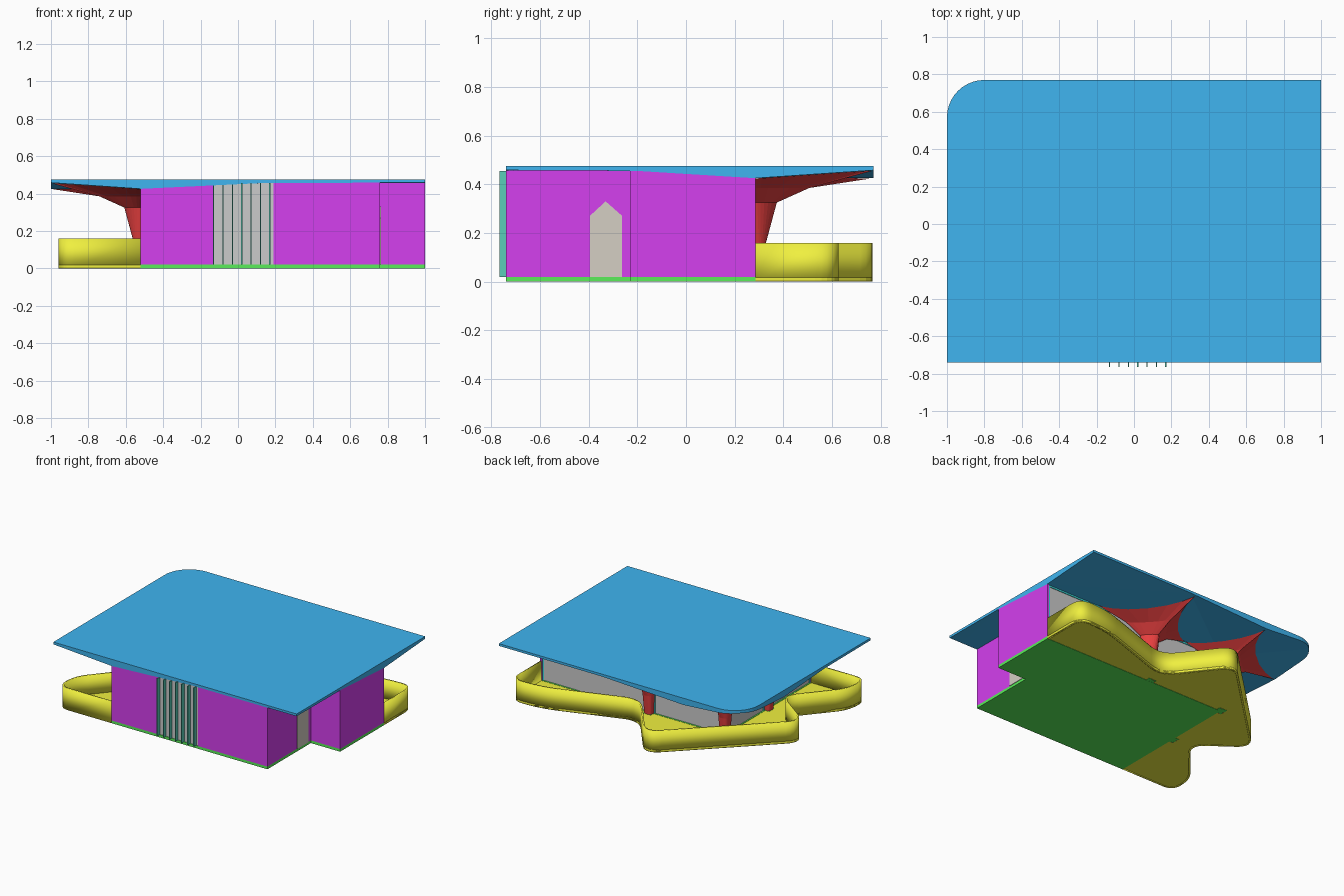
import bpy, bmesh, math
from mathutils import Vector

if "Cube" in bpy.data.objects:
    bpy.data.objects.remove(bpy.data.objects["Cube"])


def material(name, rgb):
    m = bpy.data.materials.new(name)
    m.diffuse_color = (*rgb, 1)
    m.use_nodes = True
    m.node_tree.nodes["Principled BSDF"].inputs["Base Color"].default_value = m.diffuse_color
    return m


BLUE = material("roof_blue", (0.05, 0.46, 0.87))
PURPLE = material("wall_purple", (0.66, 0.05, 0.86))
GREEN = material("floor_green", (0.1, 0.85, 0.1))
YELLOW = material("terrace_yellow", (0.87, 0.87, 0.05))
RED = material("column_red", (0.8, 0.05, 0.05))
CYAN = material("frame_cyan", (0.05, 0.75, 0.75))
TEAL = material("fin_teal", (0.1, 0.62, 0.48))
BEIGE = material("door_beige", (0.66, 0.62, 0.55))


def finish(name, bm, mat=None):
    bmesh.ops.recalc_face_normals(bm, faces=bm.faces)
    me = bpy.data.meshes.new(name)
    bm.to_mesh(me)
    bm.free()
    ob = bpy.data.objects.new(name, me)
    bpy.context.collection.objects.link(ob)
    if mat:
        me.materials.append(mat)
    return ob


def solid(pts, vec):
    """Polygon swept along a vector."""
    bm = bmesh.new()
    face = bm.faces.new([bm.verts.new(p) for p in pts])
    res = bmesh.ops.extrude_face_region(bm, geom=[face], use_keep_orig=True)
    bmesh.ops.translate(bm, vec=vec, verts=[v for v in res["geom"] if isinstance(v, bmesh.types.BMVert)])
    return bm


def prism(name, pts, z0, z1, mat):
    return finish(name, solid([(x, y, z0) for x, y in pts], (0, 0, z1 - z0)), mat)


def lerp_table(t, table):
    for (a, u), (b, v) in zip(table, table[1:]):
        if t <= b:
            return u + (v - u) * max(0, t - a) / (b - a)
    return table[-1][1]


def under(x, y):
    """Height of the folded roof underside."""
    fx = lerp_table(x, [(-1, 0.458), (-0.52, 0.425), (0.15, 0.457), (1, 0.458)])
    fy = lerp_table(y, [(-0.74, 0.458), (-0.2, 0.455), (0.285, 0.425), (0.77, 0.458)])
    return min(fx, fy)


def panel(name, p, q, t, mat=None, z0=0.02, strip=None, n=14):
    """Wall from p to q that meets the roof; thickness goes to the left."""
    p, q = Vector(p), Vector(q)
    line = [p.lerp(q, i / n) for i in range(n + 1)]
    top = [(v.x, v.y, under(*v)) for v in line]
    if strip:
        low = [(x, y, z - strip) for x, y, z in top]
    else:
        low = [(p.x, p.y, z0), (q.x, q.y, z0)]
    d = (q - p).normalized()
    return finish(name, solid(low + top[::-1], (-d.y * t, d.x * t, 0)), mat)


def fillet(pts, n=7):
    """Round the corners of a path; each point is x, y, tangent length."""
    out = [Vector(pts[0][:2])]
    for a, b, c in zip(pts, pts[1:], pts[2:]):
        r, a, b, c = b[2], Vector(a[:2]), Vector(b[:2]), Vector(c[:2])
        s, e = b + (a - b).normalized() * r, b + (c - b).normalized() * r
        for i in range(n + 1):
            t = i / n
            out.append(s * (1 - t) ** 2 + b * 2 * t * (1 - t) + e * t * t)
    return out + [Vector(pts[-1][:2])]


# Roof slab: one rounded corner, underside folded along creases
arc = [(-0.8 + 0.2 * math.cos(a), 0.57 + 0.2 * math.sin(a))
       for a in (math.pi / 2 * (1 + i / 10) for i in range(11))]
bm = solid([(x, y, 0.42) for x, y in [(-1, -0.74), (1, -0.74), (1, 0.77)] + arc], (0, 0, 0.055))
cuts = [(-0.52, 0.285, 1, 0), (-0.52, 0.285, 0, 1), (0.15, 0, 1, 0), (0, -0.2, 0, 1),
        (-0.52, 0.285, 1, 1), (-0.52, 0.285, 1, -1),
        (-0.52, 0.285, 0.485, 0.67), (-0.52, 0.285, 0.485, -0.67)]
for x, y, nx, ny in cuts:
    bmesh.ops.bisect_plane(bm, geom=bm.verts[:] + bm.edges[:] + bm.faces[:], dist=1e-5,
                           plane_co=(x, y, 0), plane_no=(nx, ny, 0))
for v in bm.verts:
    if v.co.z < 0.45:
        v.co.z = under(v.co.x, v.co.y)
bmesh.ops.triangulate(bm, faces=bm.faces[:])
finish("roof", bm, BLUE)

# Floor slab with column feet
prism("floor", [(-0.52, -0.74), (0.76, -0.74), (0.76, -0.23), (1, -0.23), (1, 0.285), (-0.52, 0.285)], 0, 0.02, GREEN)
columns = [("back", (0.1, 0.285), (0.45, 0.475, 0.31, 0.03)),
           ("corner", (-0.52, 0.285), (0.31, 0.475, 0.475, 0.25)),
           ("left", (-0.52, -0.22), (0.03, 0.25, 0.475, 0.4))]
for name, (x, y), _ in columns:
    prism(name + "_column_foot", [(x + i * 0.032, y + j * 0.032) for i, j in ((-1, -1), (1, -1), (1, 1), (-1, 1))],
          0.0005, 0.019, GREEN)

# Solid walls
panel("front_wall_left", (-0.52, -0.74), (-0.13, -0.74), 0.015, PURPLE)
panel("front_wall_right", (0.19, -0.74), (0.76, -0.74), 0.015, PURPLE)
panel("side_wall_front", (0.76, -0.74), (0.76, -0.23), 0.015, PURPLE)
panel("step_wall", (0.76, -0.23), (1, -0.23), 0.015, PURPLE)
panel("side_wall_back", (1, -0.23), (1, 0.285), 0.015, PURPLE)

# Pointed side door
finish("side_door", solid([(0.755, y, z) for y, z in
       ((-0.395, 0.02), (-0.262, 0.02), (-0.262, 0.27), (-0.33, 0.33), (-0.395, 0.27))], (0.009, 0, 0)), BEIGE)

# Front window with a row of vertical fins
panel("front_window", (-0.13, -0.735), (0.19, -0.735), 0.01)
for i in range(7):
    x = -0.13 + 0.05 * i
    prism("front_fin", [(x - 0.003, -0.765), (x + 0.003, -0.765), (x + 0.003, -0.735), (x - 0.003, -0.735)],
          0.02, 0.455 if x > 0 else under(x, -0.74), TEAL)

# Glazed back and left walls, framed bay by bay
bays = [((0.985, 0.28), (0.13, 0.28)), ((0.07, 0.28), (-0.5, 0.28)),
        ((-0.515, 0.265), (-0.515, -0.19)), ((-0.515, -0.25), (-0.515, -0.725))]
for p, q in bays:
    p, q = Vector(p), Vector(q)
    d = (q - p).normalized() * 0.012
    inset = Vector((-d.y, d.x)) * 0.4
    panel("glass", p + inset, q + inset, 0.006)
    panel("frame_post", p, p + d, 0.016, CYAN, n=1)
    panel("frame_post", q - d, q, 0.016, CYAN, n=1)
    panel("frame_head", p, q, 0.016, CYAN, strip=0.012)

# Flared columns: square shaft opening into a four-pointed vault
levels = [(0.0, 0.0, 0.6), (0.16, 0.03, 0.7), (0.325, 0.13, 1.5), (0.385, 0.43, 2.4), (None, 1.0, 3.0)]
N = 32
for name, (cx, cy), (east, north, west, south) in columns:
    bm = bmesh.new()
    rings = []
    for z, f, power in levels:
        ring = []
        for i in range(N):
            a = 2 * math.pi * i / N
            c, s = math.cos(a), math.sin(a)
            rx = 0.03 + ((east if c > 0 else west) - 0.03) * f
            ry = 0.03 + ((north if s > 0 else south) - 0.03) * f
            x = cx + math.copysign(rx * abs(c) ** power, c)
            y = cy + math.copysign(ry * abs(s) ** power, s)
            ring.append(bm.verts.new((x, y, under(x, y) - 0.001 if z is None else z)))
        rings.append(ring)
    for lo, hi in zip(rings, rings[1:]):
        for i in range(N):
            j = (i + 1) % N
            bm.faces.new((lo[i], lo[j], hi[j], hi[i]))
    finish(name + "_column", bm, RED)

# Terrace floor and its wavy parapet
outline = fillet([(1, 0.285), (1, 0.63, 0.1), (0.75, 0.62, 0.12), (0.1, 0.4, 0.12), (-0.22, 0.81, 0.12),
                  (-1.0, 0.05, 0.12), (-0.66, -0.2, 0.11), (-0.96, -0.55, 0.1), (-0.96, -0.74, 0.085),
                  (-0.52, -0.74)])
prism("terrace_floor", [tuple(v) for v in outline] + [(-0.52, 0.285)], 0.002, 0.018, YELLOW)
bm = bmesh.new()
lo = [bm.verts.new((v.x, v.y, 0)) for v in outline]
hi = [bm.verts.new((v.x, v.y, 0.16)) for v in outline]
for i in range(len(lo) - 1):
    bm.faces.new((lo[i], lo[i + 1], hi[i + 1], hi[i]))
me = bpy.data.meshes.new("terrace_parapet")
bm.to_mesh(me)
bm.free()
me.materials.append(YELLOW)
parapet = bpy.data.objects.new("terrace_parapet", me)
bpy.context.collection.objects.link(parapet)
mod = parapet.modifiers.new("thickness", "SOLIDIFY")
mod.thickness = 0.012
mod.offset = -1
bpy.context.view_layer.objects.active = parapet
parapet.select_set(True)
bpy.ops.object.shade_smooth_by_angle(angle=math.radians(35))
